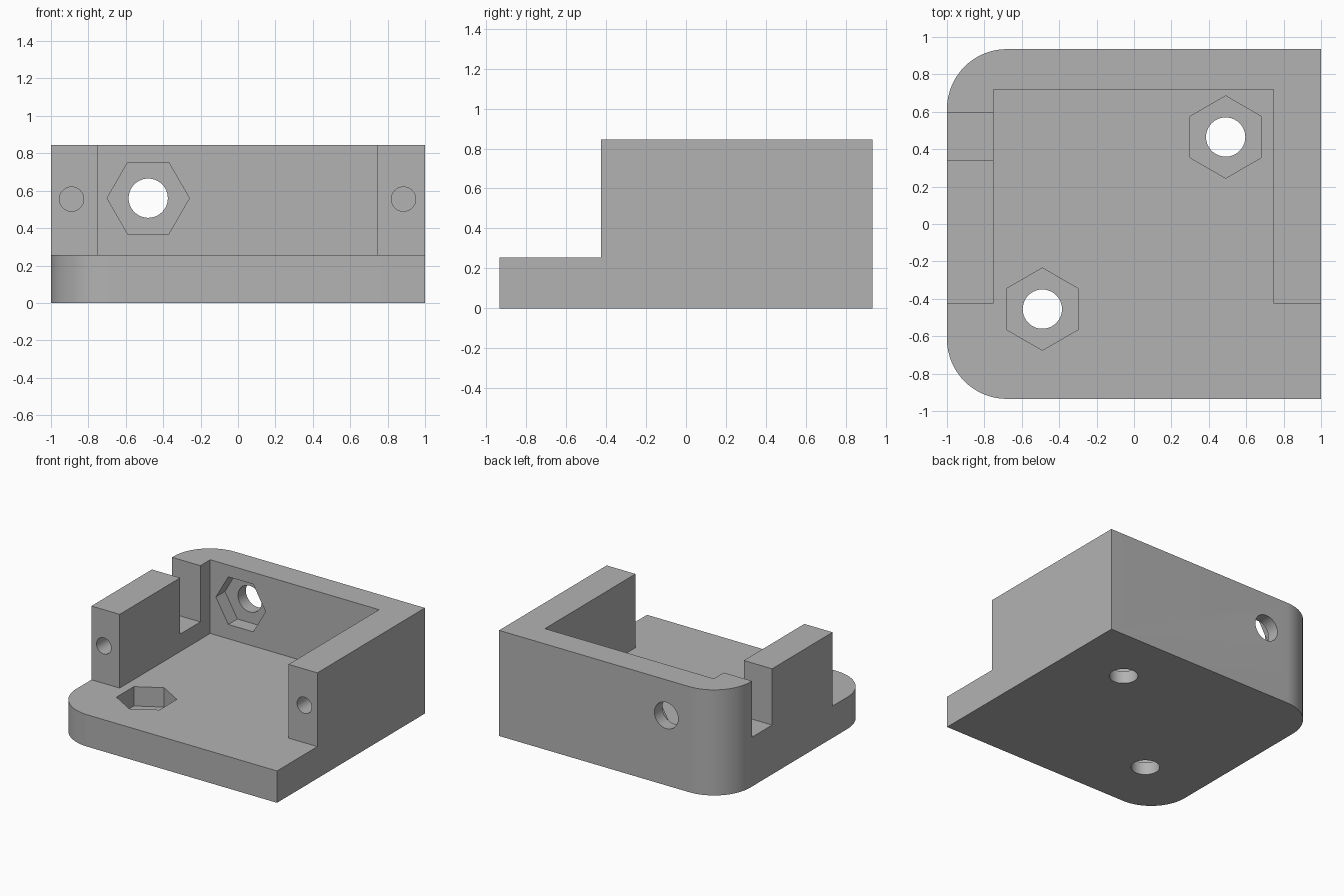
import bpy
import bmesh
from math import cos, sin, pi, radians
from mathutils import Matrix

if "Cube" in bpy.data.objects:
    bpy.data.objects.remove(bpy.data.objects["Cube"])

HALF_Y, TOP, FLOOR = 0.935, 0.845, 0.255
WALL_FRONT, BACK_INNER = -0.425, 0.72
CORNER = 0.32

grey = bpy.data.materials.new("plain grey")
grey.use_nodes = True
grey.diffuse_color = (0.45, 0.45, 0.45, 1)
grey.node_tree.nodes["Principled BSDF"].inputs["Base Color"].default_value = (0.45, 0.45, 0.45, 1)


def prism(name, outline, low, high, matrix=Matrix()):
    """Extrude a flat outline from low to high, then place it."""
    bm = bmesh.new()
    base = bm.faces.new([bm.verts.new((x, y, low)) for x, y in outline])
    ext = bmesh.ops.extrude_face_region(bm, geom=[base])
    verts = [g for g in ext["geom"] if isinstance(g, bmesh.types.BMVert)]
    bmesh.ops.translate(bm, verts=verts, vec=(0, 0, high - low))
    bm.transform(matrix)
    bmesh.ops.recalc_face_normals(bm, faces=bm.faces)
    mesh = bpy.data.meshes.new(name)
    bm.to_mesh(mesh)
    bm.free()
    mesh.materials.append(grey)
    obj = bpy.data.objects.new(name, mesh)
    bpy.context.collection.objects.link(obj)
    return obj


def ring(radius, sides, centre=(0, 0), start=0.0):
    return [(centre[0] + radius * cos(start + 2 * pi * i / sides),
             centre[1] + radius * sin(start + 2 * pi * i / sides)) for i in range(sides)]


def arc(cx, cy, start, steps=16):
    return [(cx + CORNER * cos(start + pi / 2 * i / steps),
             cy + CORNER * sin(start + pi / 2 * i / steps)) for i in range(steps + 1)]


# Solid block with two rounded corners on its right side
side = CORNER - 1
outline = [(1, -HALF_Y), (1, HALF_Y)]
outline += arc(side, HALF_Y - CORNER, pi / 2) + arc(side, CORNER - HALF_Y, pi)
body = prism("bracket_body", outline, 0, TOP)

# Open interior and the low front ledge
cutters = [prism("interior_cutter", [
    (-1.2, -1.2), (1.2, -1.2), (1.2, WALL_FRONT), (0.745, WALL_FRONT),
    (0.745, BACK_INNER), (-0.75, BACK_INNER), (-0.75, WALL_FRONT), (-1.2, WALL_FRONT)],
    FLOOR, 1.2)]

# Notch through the right wall
cutters.append(prism("notch_cutter", [(-1.2, 0.34), (-0.6, 0.34), (-0.6, 0.595), (-1.2, 0.595)],
                     0.395, 1.2))

# Floor bolt holes with hexagonal nut pockets
for centre in ((-0.49, -0.455), (0.49, 0.465)):
    cutters.append(prism("floor_nut_cutter", ring(0.22, 6, centre, pi / 6), 0.1, 0.4))
    cutters.append(prism("floor_hole_cutter", ring(0.105, 40, centre), -0.2, 0.2))

# Back wall bolt hole and nut pocket; local z points to the front
to_front = Matrix.Rotation(radians(90), 4, 'X')
back = (-0.48, 0.56)
cutters.append(prism("back_nut_cutter", ring(0.22, 6, back), 0.1 - HALF_Y, 0.1 - BACK_INNER, to_front))
cutters.append(prism("back_hole_cutter", ring(0.105, 40, back), -1.2, 0.05 - BACK_INNER - 0.1, to_front))

# Blind screw holes in the front ends of the side walls
for x in (-0.89, 0.885):
    cutters.append(prism("screw_hole_cutter", ring(0.065, 32, (x, 0.555)), -0.1, 0.7, to_front))

# Carve everything out of the block
bpy.ops.object.select_all(action='DESELECT')
bpy.context.view_layer.objects.active = body
body.select_set(True)
for cutter in cutters:
    mod = body.modifiers.new("cut", 'BOOLEAN')
    mod.operation = 'DIFFERENCE'
    mod.solver = 'EXACT'
    mod.object = cutter
    bpy.ops.object.modifier_apply(modifier=mod.name)
    bpy.data.objects.remove(cutter)

bpy.ops.object.shade_smooth_by_angle(angle=radians(30))
